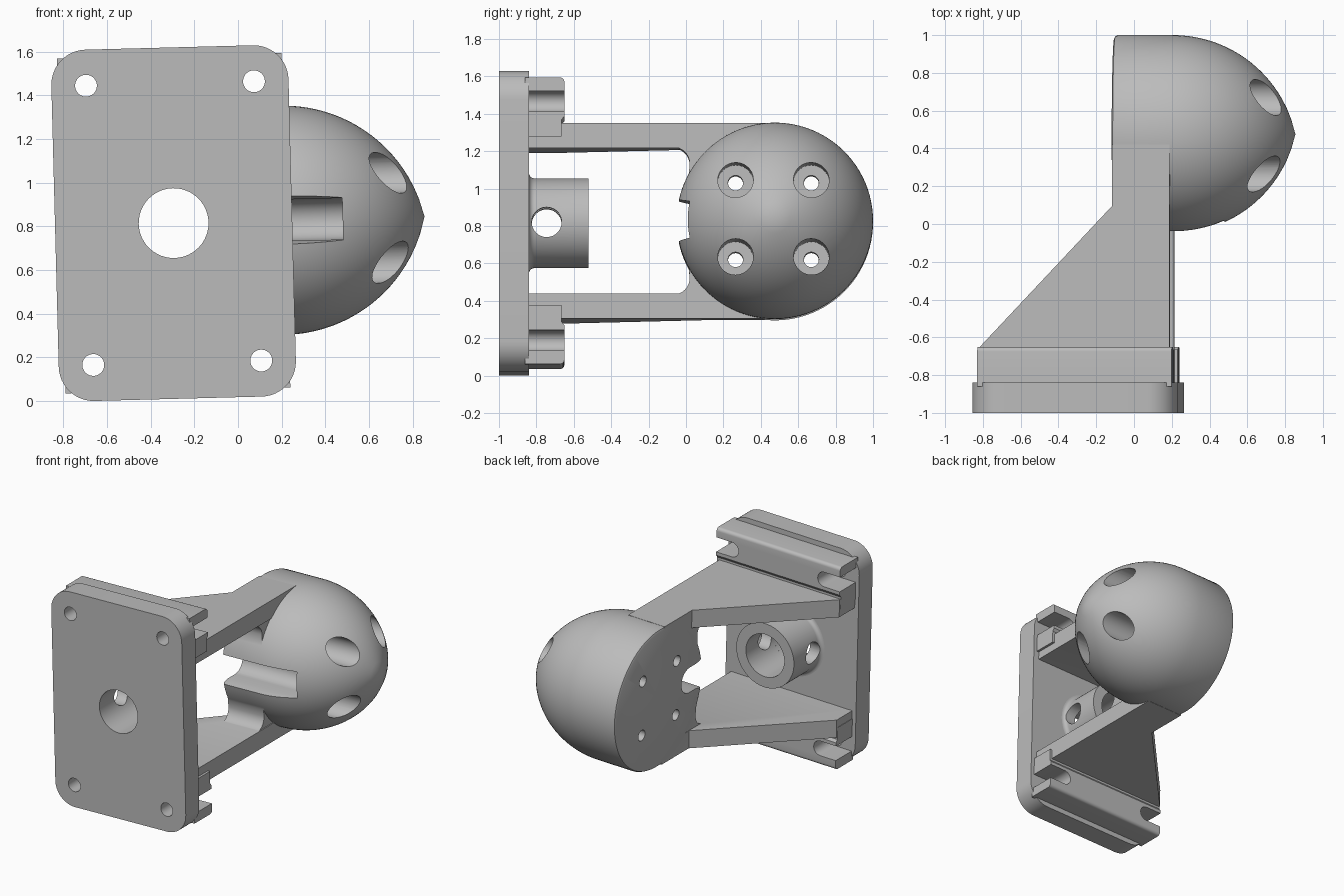
import bpy, bmesh
from math import sin, cos, pi, radians, sqrt
from mathutils import Matrix, Vector

if "Cube" in bpy.data.objects:
    bpy.data.objects.remove(bpy.data.objects["Cube"], do_unlink=True)

grey = bpy.data.materials.new("plain_grey")
grey.use_nodes = True
colour = (0.5, 0.5, 0.5, 1)
grey.diffuse_color = colour
grey.node_tree.nodes["Principled BSDF"].inputs["Base Color"].default_value = colour

# Whole model leans slightly about the mounting plate's centre
LEAN = Matrix.Translation((-0.295, 0, 0.815)) @ Matrix.Rotation(radians(-1.5), 4, 'Y')
BALL_Y, BALL_R, BACK, SHOULDER, TIP = 0.475, 0.525, 0.19, 0.5, 1.15


def place(axis, u, v, t):
    return Vector({'x': (t, u, v), 'y': (u, t, v), 'z': (u, v, t)}[axis])


def finish(name, bm):
    bmesh.ops.recalc_face_normals(bm, faces=bm.faces)
    mesh = bpy.data.meshes.new(name)
    bm.to_mesh(mesh)
    bm.free()
    mesh.materials.append(grey)
    obj = bpy.data.objects.new(name, mesh)
    bpy.context.collection.objects.link(obj)
    return obj


def prism(name, axis, points, start, end):
    bm = bmesh.new()
    low, high = ([bm.verts.new(place(axis, u, v, t)) for u, v in points] for t in (start, end))
    bm.faces.new(low)
    bm.faces.new(high)
    for i in range(len(points)):
        bm.faces.new((low[i - 1], low[i], high[i], high[i - 1]))
    return finish(name, bm)


def arc(cu, cv, r, a0, a1, n=12):
    return [(cu + r * cos(radians(a0 + (a1 - a0) * i / n)),
             cv + r * sin(radians(a0 + (a1 - a0) * i / n))) for i in range(n + 1)]


def rod(axis, cu, cv, r, start, end, sides=48):
    return prism("cutter", axis, arc(cu, cv, r, 0, 360, sides)[:-1], start, end)


def lathe(name, profile, axis, centre, steps=96):
    # Closed profile of (distance along axis, radius); zero radius makes a pole
    bm = bmesh.new()
    rings = []
    for t, r in profile:
        if r == 0:
            rings.append([bm.verts.new(place(axis, 0, 0, t) + centre)] * steps)
        else:
            rings.append([bm.verts.new(place(axis, r * cos(2 * pi * i / steps),
                                             r * sin(2 * pi * i / steps), t) + centre)
                          for i in range(steps)])
    for a, b in zip(rings, rings[1:] + rings[:1]):
        for i in range(steps):
            corners = list(dict.fromkeys((a[i - 1], a[i], b[i], b[i - 1])))
            if len(corners) > 2:
                bm.faces.new(corners)
    return finish(name, bm)


def combine(obj, others, operation):
    for other in others:
        mod = obj.modifiers.new("join", 'BOOLEAN')
        mod.operation, mod.solver, mod.object = operation, 'MANIFOLD', other
        other.hide_render = True
    graph = bpy.context.evaluated_depsgraph_get()
    mesh = bpy.data.meshes.new_from_object(obj.evaluated_get(graph))
    obj.modifiers.clear()
    obj.data = mesh
    for other in others:
        bpy.data.objects.remove(other, do_unlink=True)


# Mounting plate with rounded corners, a bore and four screw holes
w, h, r = 0.5435 - 0.16, 0.805 - 0.16, 0.16
outline = (arc(w, h, r, 0, 90) + arc(-w, h, r, 90, 180)
           + arc(-w, -h, r, 180, 270) + arc(w, -h, r, 270, 360))
plate = prism("mounting_plate", 'y', outline, -1, -0.84)
holes = [rod('y', sx * 0.385, sz * 0.64, 0.05, -1.1, -0.7) for sx in (-1, 1) for sz in (-1, 1)]
combine(plate, holes + [rod('y', 0, 0, 0.16, -1.1, -0.7)], 'DIFFERENCE')

# Collar with a flared base, a bore and a cross hole
flare = arc(-0.81, 0.27, 0.03, 180, 270, 6)
collar = lathe("collar", [(-0.84, 0.16)] + flare + [(-0.52, 0.24), (-0.52, 0.16)],
               'y', Vector((0, 0, 0)))
combine(collar, [rod('x', -0.745, 0, 0.08, -0.4, 0.4)], 'DIFFERENCE')

# Domed head: short drum running into a pointed dome
length = TIP - SHOULDER
R = (BALL_R ** 2 + length ** 2) / (2 * BALL_R)
dome = [(SHOULDER + length * i / 28, BALL_R - R + sqrt(R * R - (length * i / 28) ** 2))
        for i in range(28)] + [(TIP, 0)]
rim = [(BACK, 0), (BACK, 0.505), (BACK + 0.006, 0.518), (BACK + 0.02, BALL_R)]
bracket = lathe("bracket", rim + dome, 'x', Vector((0, BALL_Y, 0)))

# Arms, webs and feet, repeated above and below
inner = BACK + 0.002
plan = [(-0.512, -0.87), (0.497, -0.87), (0.497, 0.42), (inner, 0.42), (inner, 0.095), (-0.512, -0.655)]
additions = []
for s in (-1, 1):
    additions.append(prism("arm", 'z', plan, s * 0.39, s * 0.5235))
    web = [(-0.08, 0.45)] + arc(-0.07, 0.305, 0.09, 90, 0, 8)
    web += [(0.012, 0.22), (0.2, 0.2), (0.2, 0.45)]
    additions.append(prism("web", 'x', [(y, s * z) for y, z in web], BACK + 0.004, 0.49))
    foot = [(-0.86, 0.45), (-0.665, 0.45), (-0.665, 0.54), (-0.65, 0.56)]
    foot += arc(-0.675, 0.742, 0.025, 0, 90, 5) + [(-0.86, 0.767)]
    additions.append(prism("foot", 'x', [(y, s * z) for y, z in foot], -0.515, 0.515))
combine(bracket, additions, 'UNION')

# Open screw slots at both ends of each foot
cutters = []
for sx in (-1, 1):
    for sz in (-1, 1):
        slot = arc(0.385, 0, 0.055, 90, 270) + [(0.6, -0.055), (0.6, 0.055)]
        slot = [(sx * x, sz * 0.64 + z) for x, z in slot]
        cutters.append(prism("cutter", 'y', slot, -0.9, -0.6))

# Round-bottomed channel across the front of the head
channel = arc(0.11, 0, 0.095, -90, 90) + [(0.03, 0.095), (-0.06, 0.115), (-0.3, 0.115),
                                          (-0.3, -0.115), (-0.06, -0.115), (0.03, -0.095)]
cutters.append(prism("cutter", 'x', channel, 0.1, 0.775))

# Four counterbored screw holes through the head
for y in (0.265, 0.67):
    for z in (-0.205, 0.205):
        cutters += [rod('x', y, z, 0.04, 0.1, 1.3, 32), rod('x', y, z, 0.095, 0.4, 1.3)]
combine(bracket, cutters, 'DIFFERENCE')

for part in (plate, collar, bracket):
    part.data.transform(LEAN)
    for other in bpy.context.view_layer.objects:
        other.select_set(other == part)
    bpy.context.view_layer.objects.active = part
    bpy.ops.object.shade_smooth_by_angle(angle=radians(30))
